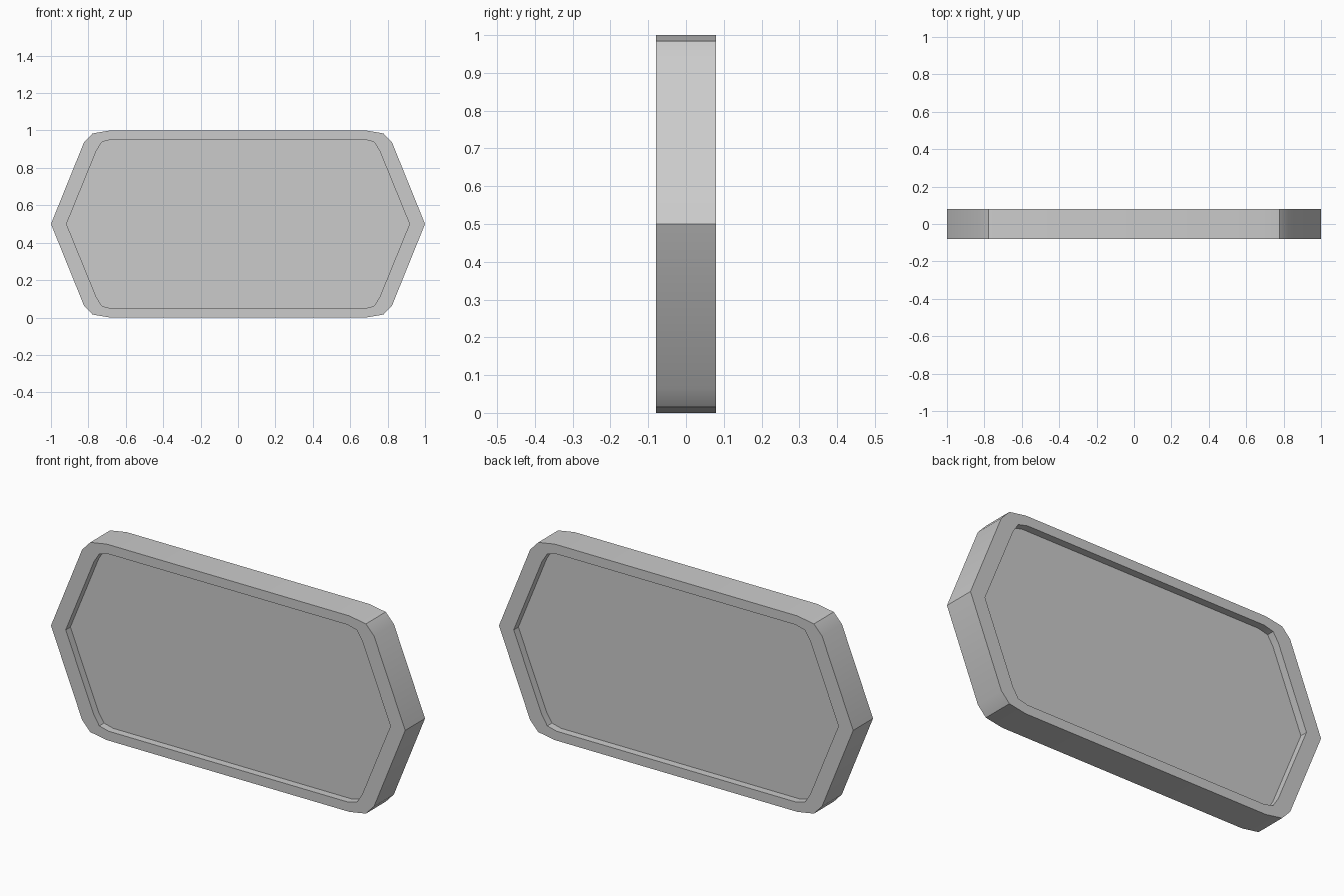
import bpy, bmesh

if "Cube" in bpy.data.objects:
    bpy.data.objects.remove(bpy.data.objects["Cube"])

# Upper-right quarter profiles (x, height above the middle)
OUTER = [(1.0, 0.0), (0.824, 0.435), (0.778, 0.484), (0.685, 0.5)]
INNER = [(0.917, 0.0), (0.757, 0.392), (0.727, 0.439), (0.675, 0.452)]
MID_Z = 0.5
HALF_DEPTH = 0.08
PANEL_HALF = 0.042


def full_loop(quarter):
    """Mirror a quarter profile into a closed outline."""
    top = quarter + [(-x, z) for x, z in reversed(quarter)]
    bottom = [(x, -z) for x, z in reversed(top[1:-1])]
    return top + bottom


def ring(bm, outline, y):
    return [bm.verts.new((x, y, MID_Z + z)) for x, z in outline]


def bridge(bm, a, b):
    n = len(a)
    for i in range(n):
        j = (i + 1) % n
        bm.faces.new((a[i], a[j], b[j], b[i]))


def finish(bm, name):
    bmesh.ops.recalc_face_normals(bm, faces=bm.faces)
    mesh = bpy.data.meshes.new(name)
    bm.to_mesh(mesh)
    bm.free()
    obj = bpy.data.objects.new(name, mesh)
    bpy.context.collection.objects.link(obj)
    bpy.ops.object.select_all(action='DESELECT')
    bpy.context.view_layer.objects.active = obj
    obj.select_set(True)
    bpy.ops.object.shade_smooth_by_angle(angle=0.5236)
    return obj


outer, inner = full_loop(OUTER), full_loop(INNER)

# Frame: closed hexagonal band with softened corners
bm = bmesh.new()
rings = [ring(bm, outer, -HALF_DEPTH), ring(bm, outer, HALF_DEPTH),
         ring(bm, inner, HALF_DEPTH), ring(bm, inner, -HALF_DEPTH)]
for k in range(4):
    bridge(bm, rings[k], rings[(k + 1) % 4])
finish(bm, "frame")

# Panel: flat slab recessed on both faces
bm = bmesh.new()
front, back = ring(bm, inner, -PANEL_HALF), ring(bm, inner, PANEL_HALF)
bridge(bm, front, back)
bm.faces.new(front)
bm.faces.new(back)
finish(bm, "panel")
